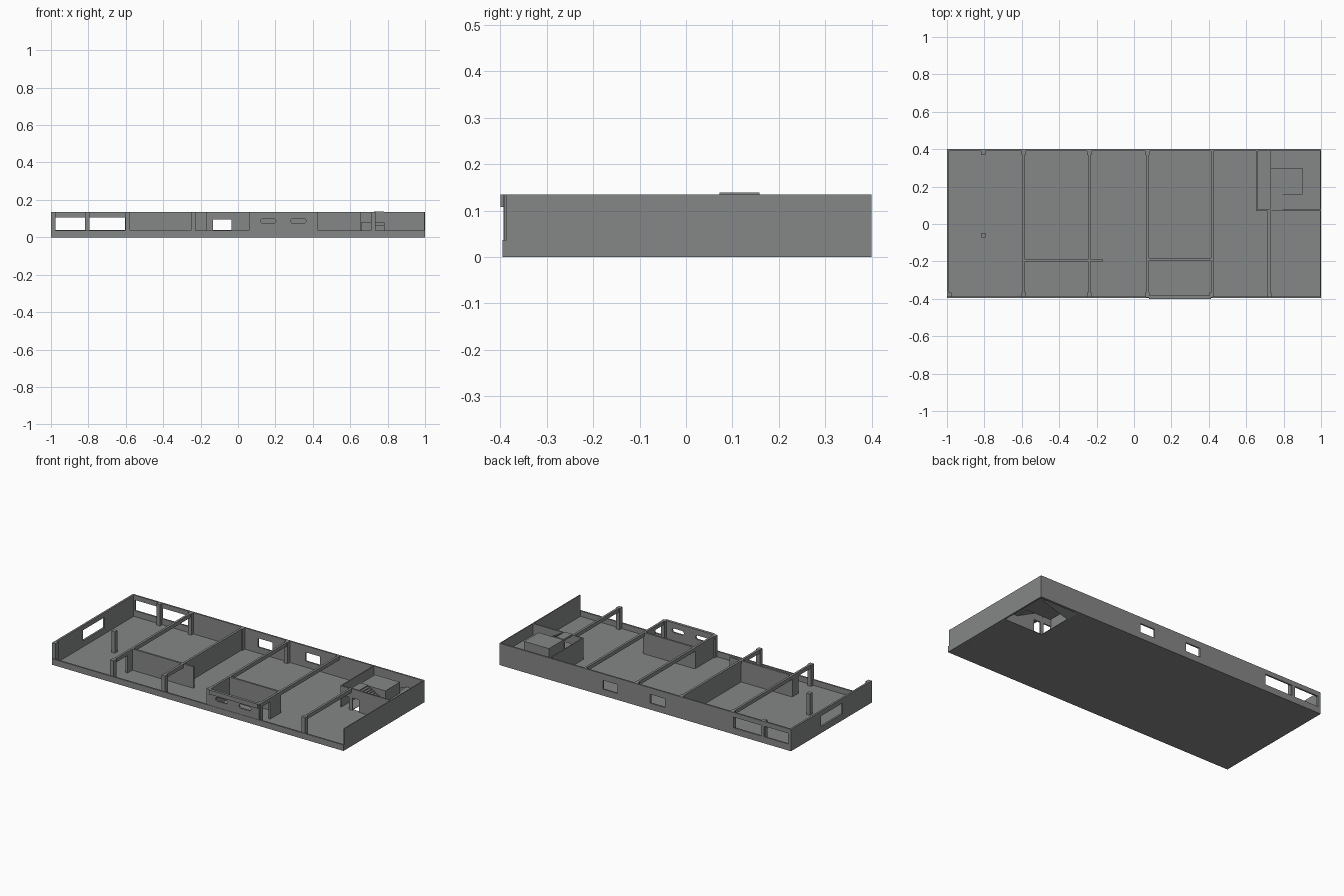
import bpy
import bmesh

if "Cube" in bpy.data.objects:
    bpy.data.objects.remove(bpy.data.objects["Cube"])

gray = bpy.data.materials.new("concrete_gray")
gray.diffuse_color = (0.235, 0.245, 0.24, 1)
gray.use_nodes = True
gray.node_tree.nodes["Principled BSDF"].inputs["Base Color"].default_value = gray.diffuse_color

TOP, FLOOR, CURB = 0.135, 0.003, 0.037
FRONT, BACK = -0.395, 0.40


def make_object(name, bm):
    me = bpy.data.meshes.new(name)
    bm.to_mesh(me)
    bm.free()
    me.materials.append(gray)
    ob = bpy.data.objects.new(name, me)
    bpy.context.collection.objects.link(ob)
    return ob


def box(name, x0, x1, y0, y1, z0, z1):
    bm = bmesh.new()
    bmesh.ops.create_cube(bm, size=1)
    for v in bm.verts:
        v.co.x = (x0 + x1) / 2 + v.co.x * (x1 - x0)
        v.co.y = (y0 + y1) / 2 + v.co.y * (y1 - y0)
        v.co.z = (z0 + z1) / 2 + v.co.z * (z1 - z0)
    return make_object(name, bm)


def prism_y(name, outline, y0, y1):
    """Extrude an x/z outline along y."""
    bm = bmesh.new()
    face = bm.faces.new([bm.verts.new((x, y0, z)) for x, z in outline])
    ext = bmesh.ops.extrude_face_region(bm, geom=[face])
    for v in ext["geom"]:
        if isinstance(v, bmesh.types.BMVert):
            v.co.y = y1
    bmesh.ops.recalc_face_normals(bm, faces=bm.faces[:])
    return make_object(name, bm)


def cut(target, bounds, rounded=0.0):
    c = box("opening_cutter", *bounds)
    if rounded:
        bm = bmesh.new()
        bm.from_mesh(c.data)
        edges = [e for e in bm.edges
                 if abs(e.verts[0].co.y - e.verts[1].co.y) > 1e-4]
        bmesh.ops.bevel(bm, geom=edges, offset=rounded, segments=4,
                        profile=0.5, affect='EDGES')
        bm.to_mesh(c.data)
        bm.free()
    m = target.modifiers.new("opening", 'BOOLEAN')
    m.operation = 'DIFFERENCE'
    m.solver = 'EXACT'
    m.object = c
    bpy.context.view_layer.objects.active = target
    bpy.ops.object.modifier_apply(modifier=m.name)
    bpy.data.objects.remove(c)


def column(x, y):
    box("column", x - 0.012, x + 0.012, y - 0.013, y + 0.013, FLOOR, TOP)


def beam(x, y0, y1):
    box("beam", x - 0.007, x + 0.007, y0, y1, 0.112, TOP)


def cross_wall(x, y0, y1):
    box("cross_wall", x - 0.006, x + 0.006, y0, y1, FLOOR, TOP)


# thin floor with the stairwell hole, and the low curb along the front
slab = box("floor", -1, 1, FRONT, BACK, 0, FLOOR)
cut(slab, (0.73, 0.99, 0.083, 0.385, -0.1, 0.1))
box("front_curb", -1, 1, FRONT, FRONT + 0.01, 0, CURB)

# outer walls and their windows
back = box("back_wall", -1, 1, BACK - 0.01, BACK, 0, TOP)
for x0, x1, z1 in ((-0.98, -0.815, 0.106), (-0.795, -0.605, 0.106),
                   (-0.135, -0.035, 0.095), (0.188, 0.288, 0.095)):
    cut(back, (x0, x1, 0.3, 0.5, 0.04, z1))
left = box("left_wall", -1, -0.988, FRONT + 0.008, BACK, 0, TOP)
cut(left, (-1.1, -0.9, -0.105, 0.105, 0.04, 0.106))
box("right_wall", 0.994, 1, FRONT + 0.008, BACK, 0, TOP)

# columns
for x, y in ((-0.805, 0.382), (-0.805, -0.06), (-0.59, 0.382), (-0.59, -0.378),
             (-0.238, 0.382), (-0.238, -0.378), (0.07, 0.382), (0.07, -0.378),
             (0.415, -0.378), (0.722, -0.378), (-0.988, -0.378)):
    column(x, y)

# beams and cross walls
for x in (-0.59, -0.24, 0.072, 0.418):
    beam(x, FRONT + 0.01, BACK - 0.005)
beam(0.722, FRONT + 0.01, 0.08)
cross_wall(-0.59, -0.25, -0.19)
cross_wall(-0.24, -0.19, 0.395)
cross_wall(0.072, -0.385, -0.185)
cross_wall(0.418, -0.29, -0.185)

# long partitions
box("left_partition", -0.59, -0.165, -0.201, -0.189, FLOOR, TOP)
box("right_partition", 0.07, 0.42, -0.194, -0.182, FLOOR, TOP)

# front room wall with rounded slots, and the fascia above it
front = box("front_room_wall", 0.065, 0.42, -0.393, -0.383, 0, TOP)
for x0 in (0.122, 0.283):
    cut(front, (x0, x0 + 0.08, -0.5, -0.3, 0.075, 0.1), 0.011)
box("front_fascia", 0.08, 0.413, -0.4, -0.392, 0.108, TOP)

# stairwell walls with two doorways
box("stair_side_wall", 0.652, 0.659, 0.07, 0.395, FLOOR, TOP)
well = box("stair_front_wall", 0.652, 0.996, 0.07, 0.078, FLOOR, TOP)
for x0, x1 in ((0.66, 0.713), (0.735, 0.78)):
    cut(well, (x0, x1, 0, 0.2, -0.05, 0.08))

# stairs: centre block, half landing and two flights
box("stair_centre_block", 0.73, 0.9, 0.157, 0.3, 0.06, TOP)
box("half_landing", 0.898, 0.995, 0.078, 0.39, 0.058, 0.066)


def flight(name, x0, z0, x1, z1, y0, y1, lip=0.0, n=10):
    dx, dz = (x1 - x0) / n, (z1 - z0) / n
    pts = []
    for i in range(n):
        pts += [(x0 + i * dx, z0 + (i + 1) * dz),
                (x0 + (i + 1) * dx, z0 + (i + 1) * dz)]
    if lip:  # flat top end
        pts += [(x1 - lip, z1), (x1 - lip, z1 - 0.012)]
    pts += [(x1, z1 - 0.014), (x0, z0 - 0.006)]
    prism_y(name, pts, y0, y1)


flight("front_flight", 0.9, 0.064, 0.768, 0.139, 0.072, 0.158, lip=0.04)
flight("back_flight", 0.73, 0.006, 0.9, 0.066, 0.3, 0.39)
